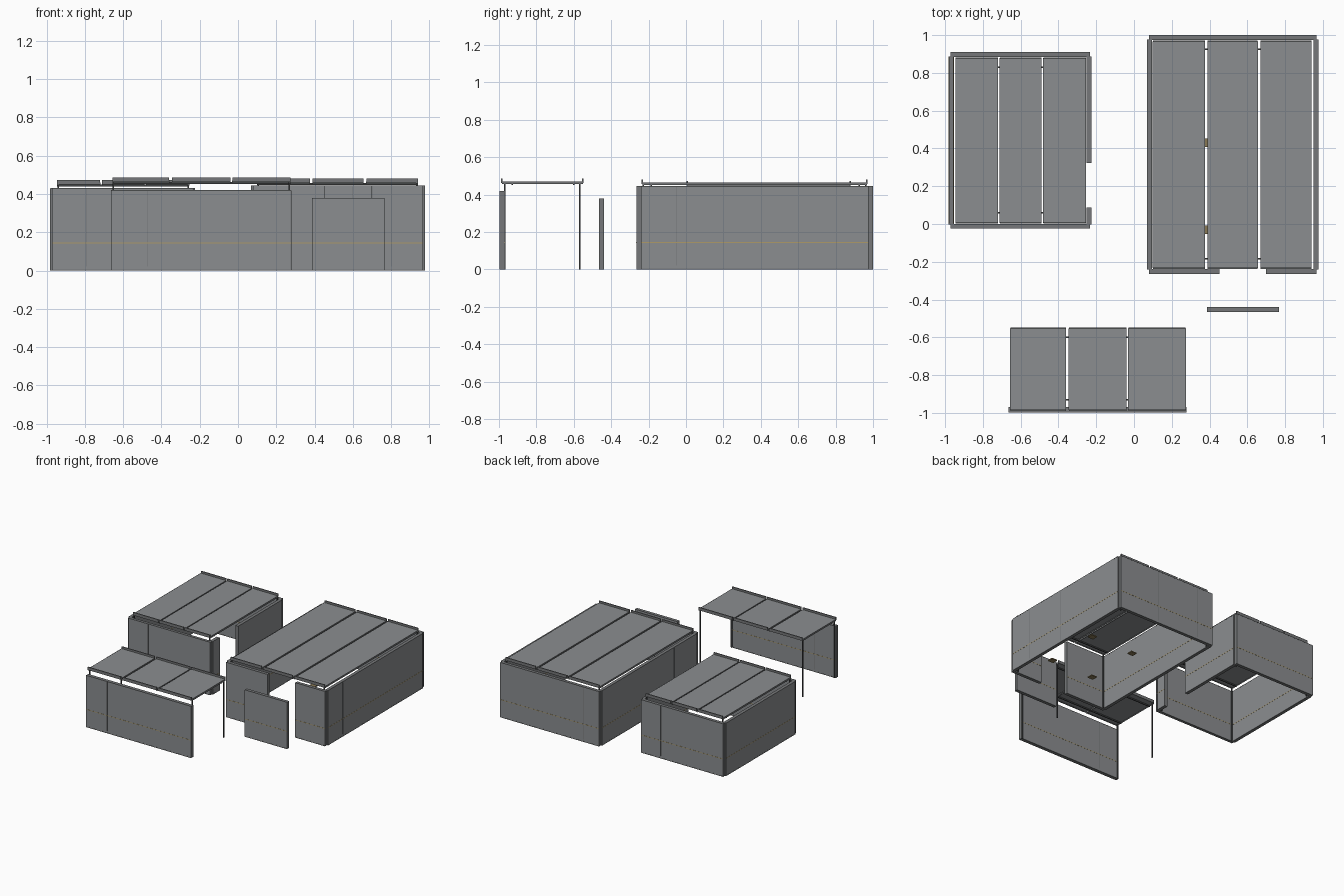
import bpy

default = bpy.data.objects.get("Cube")
if default:
    bpy.data.objects.remove(default)


def material(name, color):
    m = bpy.data.materials.new(name)
    m.use_nodes = True
    m.diffuse_color = (*color, 1)
    m.node_tree.nodes["Principled BSDF"].inputs["Base Color"].default_value = (*color, 1)
    return m


PANEL = material("panel grey", (0.258, 0.27, 0.28))
FRAME = material("frame grey", (0.18, 0.187, 0.192))
DARK = material("dark trim", (0.06, 0.063, 0.065))
LINE = material("amber line", (0.42, 0.32, 0.14))
PAD = material("olive pad", (0.25, 0.19, 0.09))


def box(name, x, y, z, mat):
    """Box spanning the (low, high) pairs x, y and z."""
    verts = [(a, b, c) for a in x for b in y for c in z]
    faces = [(0, 1, 3, 2), (4, 6, 7, 5), (0, 4, 5, 1),
             (2, 3, 7, 6), (0, 2, 6, 4), (1, 5, 7, 3)]
    mesh = bpy.data.meshes.new(name)
    mesh.from_pydata(verts, [], faces)
    mesh.materials.append(mat)
    ob = bpy.data.objects.new(name, mesh)
    bpy.context.scene.collection.objects.link(ob)


def grow(span, d):
    return (span[0] - d, span[1] + d)


def wall(name, x, y, h, seams=()):
    """Panel wall with floor track, top cap, end posts, painted line and seams."""
    along_x = x[1] - x[0] > y[1] - y[0]
    run, across = (x, y) if along_x else (y, x)

    def strip(part, span, z, mat, proud):
        thick = grow(across, proud)
        sx, sy = (span, thick) if along_x else (thick, span)
        box(name + part, sx, sy, z, mat)

    strip("", run, (0.006, h - 0.004), PANEL, 0)
    strip("_floor_track", run, (0, 0.006), FRAME, 0.0005)
    strip("_top_cap", run, (h - 0.004, h), FRAME, 0.0005)
    strip("_line", run, (0.1415, 0.1455), LINE, 0.001)
    for s in seams:
        strip("_seam", (s - 0.001, s + 0.001), (0.02, h - 0.005), FRAME, 0.0007)
    for s in run:
        strip("_end", (s - 0.0015, s + 0.0015), (0.001, h - 0.001), FRAME, 0.0008)


def roof(name, panels, y, z, rails):
    """Row of roof panels with end lips, side edges and rails below."""
    for x in panels:
        box(name + "_panel", x, y, (z, z + 0.006), PANEL)
        for e in y:
            box(name + "_lip", x, (e - 0.004, e + 0.004), (z - 0.002, z + 0.022), FRAME)
        for e in x:
            box(name + "_side_edge", (e - 0.001, e + 0.001), y, (z - 0.008, z + 0.0065), FRAME)
    for r in rails:
        box(name + "_rail", (panels[0][0], panels[-1][1]),
            (r - 0.004, r + 0.004), (z - 0.012, z - 0.002), DARK)


# Large room
H = 0.445
wall("large_back_wall", (0.08, 0.965), (0.975, 1.0), H, (0.22, 0.60))
wall("large_left_wall", (0.07, 0.095), (-0.24, 0.975), H, (0.05, 0.67))
wall("large_right_wall", (0.95, 0.975), (-0.24, 0.975), H, (-0.05, 0.31))
wall("large_front_wall_a", (0.08, 0.45), (-0.265, -0.24), H)
wall("large_front_wall_b", (0.70, 0.965), (-0.265, -0.24), H, (0.80,))
roof("large_roof", [(0.10, 0.375), (0.39, 0.655), (0.67, 0.94)],
     (-0.233, 0.967), 0.459, (-0.185, 0.925))

# Four low pads inside the large room
for x in (0.38, 0.765):
    for y in (-0.03, 0.43):
        box("pad", grow((x, x), 0.025), grow((y, y), 0.023), (0.068, 0.076), PAD)

# Small room
H = 0.43
wall("small_back_wall", (-0.97, -0.235), (0.885, 0.91), H, (-0.41,))
wall("small_left_wall", (-0.98, -0.955), (0.0, 0.885), H)
wall("small_front_wall", (-0.97, -0.235), (-0.022, 0.0), H, (-0.79,))
wall("small_right_wall_a", (-0.25, -0.225), (0.325, 0.885), H)
wall("small_right_wall_b", (-0.25, -0.225), (0.0, 0.085), H)
roof("small_roof", [(-0.945, -0.72), (-0.71, -0.49), (-0.48, -0.255)],
     (0.006, 0.878), 0.452, (0.06, 0.83))

# Corner supports that carry both room roofs
for xs, ys, top in (((0.105, 0.935), (-0.228, 0.96), 0.459),
                    ((-0.94, -0.26), (0.012, 0.872), 0.452)):
    for x in xs:
        for y in ys:
            box("roof_support", grow((x, x), 0.004), grow((y, y), 0.004), (0, top), DARK)

# Canopy with its screen wall and posts
wall("screen_wall", (-0.663, 0.277), (-0.997, -0.97), 0.42, (-0.475,))
roof("canopy", [(-0.655, -0.36), (-0.345, -0.04), (-0.03, 0.273)],
     (-0.985, -0.552), 0.464, (-0.93, -0.60))
for x in (-0.652, 0.268):
    for y in (-0.968, -0.567):
        box("canopy_post", grow((x, x), 0.004), grow((y, y), 0.004), (0, 0.464), DARK)

# Free-standing door panel
wall("door_panel", (0.387, 0.765), (-0.465, -0.44), 0.38)
